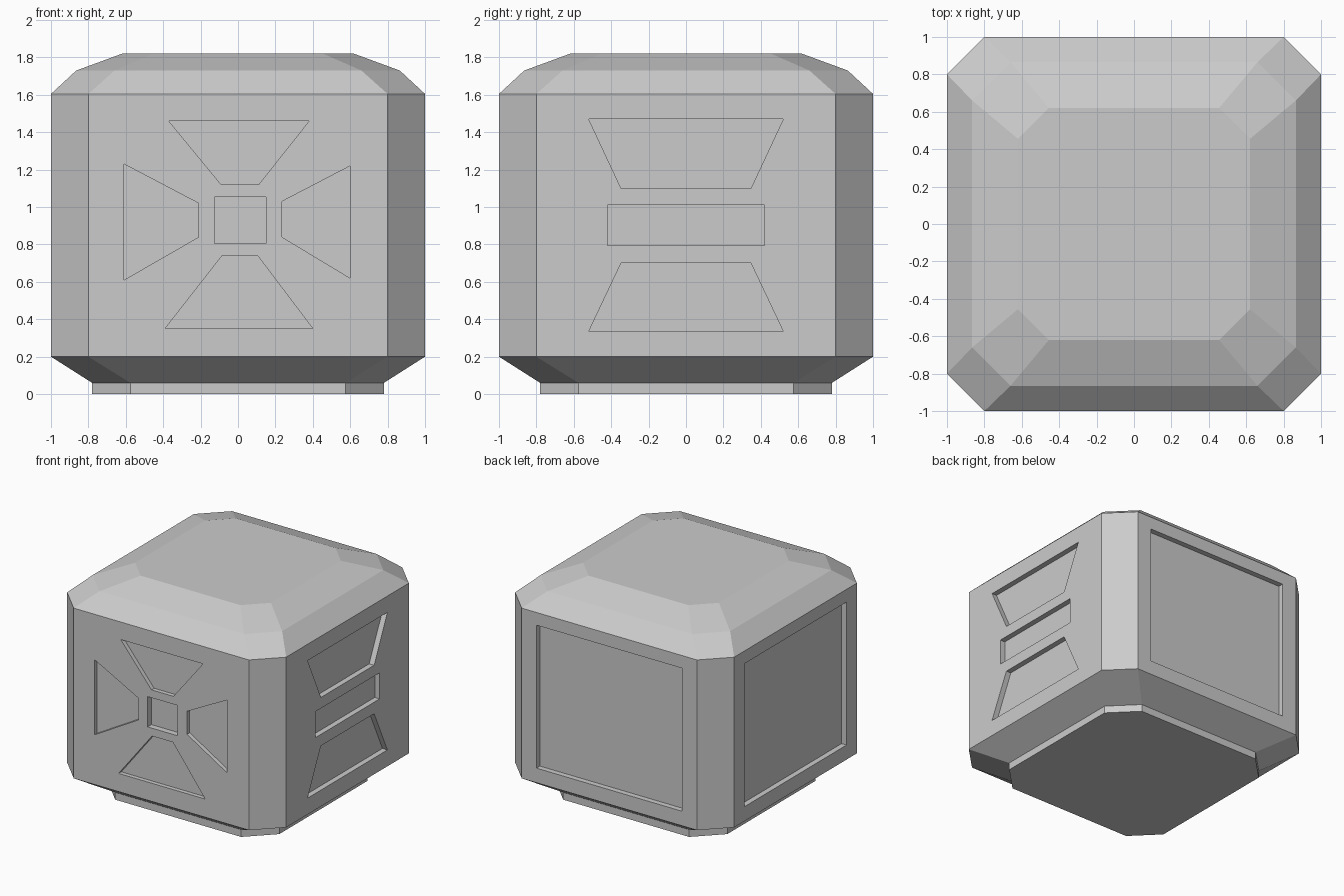
import bpy
import bmesh
from mathutils import Vector

cube = bpy.data.objects.get("Cube")
if cube:
    bpy.data.objects.remove(cube, do_unlink=True)

grey = bpy.data.materials.new("plain grey")
grey.use_nodes = True
colour = (0.6, 0.6, 0.6, 1)
grey.diffuse_color = colour
grey.node_tree.nodes["Principled BSDF"].inputs["Base Color"].default_value = colour


def add_object(name, bm):
    bmesh.ops.recalc_face_normals(bm, faces=bm.faces)
    mesh = bpy.data.meshes.new(name)
    bm.to_mesh(mesh)
    bm.free()
    mesh.materials.append(grey)
    obj = bpy.data.objects.new(name, mesh)
    bpy.context.collection.objects.link(obj)
    return obj


def loft(bm, rings):
    """Skin a stack of equal-sided point loops and cap both ends."""
    loops = [[bm.verts.new(p) for p in ring] for ring in rings]
    count = len(loops[0])
    for low, high in zip(loops, loops[1:]):
        for i in range(count):
            j = (i + 1) % count
            bm.faces.new((low[i], low[j], high[j], high[i]))
    bm.faces.new(loops[0])
    bm.faces.new(loops[-1])


def octagon(half, cut, z):
    """Square with clipped corners: flats reach half, corners start at cut."""
    quarter = [(half, -cut), (half, cut)]
    points = []
    for _ in range(4):
        points += [(x, y, z) for x, y in quarter]
        quarter = [(-y, x) for x, y in quarter]
    return points


def recess(bm, normal, across, outline, depth):
    """Cutter prism that sinks an outline into one side wall."""
    n, u = Vector(normal), Vector(across)
    loft(bm, [[n * d + u * a + Vector((0, 0, z)) for a, z in outline]
              for d in (1 - depth, 1.1)])


def rectangle(left, right, low, high):
    return [(left, low), (right, low), (right, high), (left, high)]


# Clipped-corner block with stepped domed lid and recessed foot
bm = bmesh.new()
loft(bm, [octagon(*ring) for ring in (
    (0.78, 0.575, 0), (0.78, 0.575, 0.06), (1, 0.8, 0.2), (1, 0.8, 1.605),
    (0.865, 0.66, 1.73), (0.62, 0.455, 1.82))])
block = add_object("block_body", bm)

bm = bmesh.new()
front, back, left, right = (0, -1, 0), (0, 1, 0), (1, 0, 0), (-1, 0, 0)
along_x, along_y = (1, 0, 0), (0, 1, 0)

# Front: four flared arms around a square
arms = (
    [(-0.37, 1.46), (0.38, 1.46), (0.11, 1.12), (-0.09, 1.12)],
    [(-0.39, 0.35), (0.40, 0.35), (0.105, 0.74), (-0.085, 0.74)],
    [(-0.61, 1.23), (-0.21, 1.02), (-0.21, 0.84), (-0.61, 0.61)],
    [(0.60, 1.22), (0.235, 1.03), (0.235, 0.84), (0.60, 0.62)],
)
for arm in arms:
    recess(bm, front, along_x, arm, 0.035)
recess(bm, front, along_x, rectangle(-0.125, 0.15, 0.805, 1.055), 0.05)

# Left side: bar between two flared slots
for wide, narrow in ((1.47, 1.10), (0.335, 0.70)):
    slot = [(-0.52, wide), (0.52, wide), (0.347, narrow), (-0.347, narrow)]
    recess(bm, left, along_y, slot, 0.045)
recess(bm, left, along_y, rectangle(-0.42, 0.42, 0.795, 1.01), 0.045)

# Back and right side: one large sunken panel each
for normal, across in ((back, along_x), (right, along_y)):
    recess(bm, normal, across, rectangle(-0.665, 0.665, 0.32, 1.5), 0.045)

cutter = add_object("recess_cutter", bm)
cutter.hide_render = True

# Carve the recesses, then drop the helper
carve = block.modifiers.new("recesses", 'BOOLEAN')
carve.operation = 'DIFFERENCE'
carve.solver = 'EXACT'
carve.object = cutter
bpy.context.view_layer.objects.active = block
block.select_set(True)
bpy.ops.object.modifier_apply(modifier=carve.name)
bpy.data.objects.remove(cutter, do_unlink=True)
